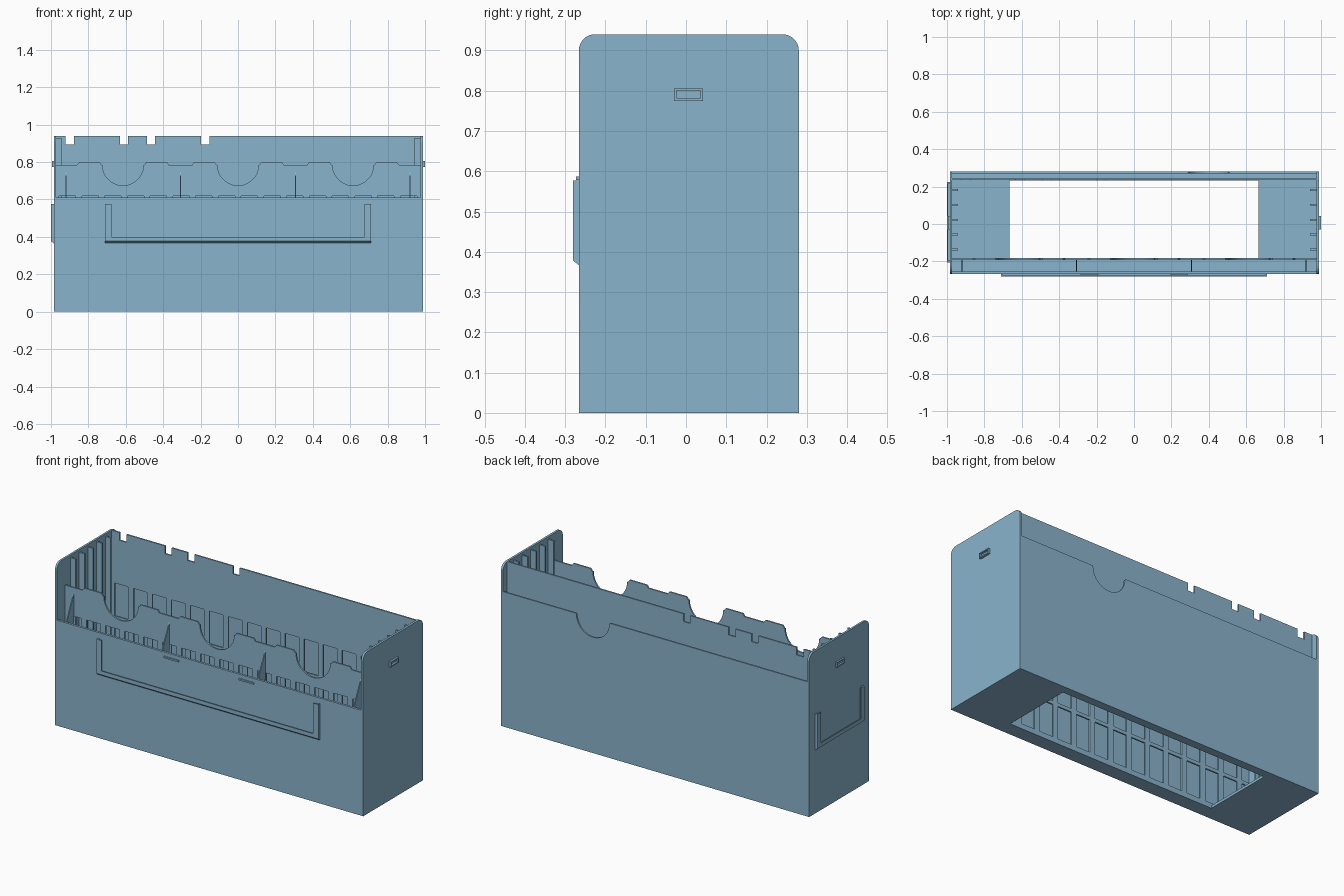
import bpy, bmesh, math

mat = bpy.data.materials.new("dusty_blue")
mat.diffuse_color = (0.254, 0.456, 0.61, 1)


def finish(name, bm):
    bmesh.ops.recalc_face_normals(bm, faces=bm.faces)
    me = bpy.data.meshes.new(name)
    bm.to_mesh(me)
    bm.free()
    me.materials.append(mat)
    ob = bpy.data.objects.new(name, me)
    bpy.context.collection.objects.link(ob)
    return ob


def boxes(name, items):
    """One object from boxes given as (x0, x1, y0, y1, z0, z1)."""
    bm = bmesh.new()
    for x0, x1, y0, y1, z0, z1 in items:
        vs = bmesh.ops.create_cube(bm, size=1)["verts"]
        for v in vs:
            v.co = ((x0, x1)[v.co.x > 0], (y0, y1)[v.co.y > 0], (z0, z1)[v.co.z > 0])
    return finish(name, bm)


def prism(name, pts, axis, a, b):
    """Extrude a 2D profile along x (points are y,z) or y (points are x,z)."""
    bm = bmesh.new()
    put = (lambda p, t: (t, p[0], p[1])) if axis == "x" else (lambda p, t: (p[0], t, p[1]))
    lo = [bm.verts.new(put(p, a)) for p in pts]
    hi = [bm.verts.new(put(p, b)) for p in pts]
    bm.faces.new(lo)
    bm.faces.new(hi)
    for i in range(len(pts)):
        j = (i + 1) % len(pts)
        bm.faces.new((lo[i], lo[j], hi[j], hi[i]))
    return finish(name, bm)


def arc(cx, cz, r, a0, a1, n):
    return [(cx + r * math.cos(math.radians(a0 + (a1 - a0) * i / n)),
             cz + r * math.sin(math.radians(a0 + (a1 - a0) * i / n))) for i in range(n + 1)]


# End walls with rounded top corners
end_profile = [(-0.266, 0), (0.28, 0)] + arc(0.24, 0.9, 0.04, 0, 90, 8) + arc(-0.226, 0.9, 0.04, 90, 180, 8)
prism("left_end_wall", end_profile, "x", -0.985, -0.973)
prism("right_end_wall", end_profile, "x", 0.975, 0.988)

# Floor with a large central opening
boxes("floor", [(-0.975, -0.665, -0.26, 0.275, 0, 0.015), (0.665, 0.977, -0.26, 0.275, 0, 0.015),
                (-0.665, 0.665, -0.26, -0.183, 0, 0.015), (-0.665, 0.665, 0.232, 0.275, 0, 0.015)])

# Outer front wall
boxes("front_wall", [(-0.975, 0.977, -0.266, -0.253, 0, 0.61)])

# Outer back wall with a finger notch
prism("back_wall", [(-0.975, 0), (0.977, 0), (0.977, 0.78), (0.51, 0.78)]
      + arc(0.4, 0.775, 0.105, 0, -180, 18) + [(0.29, 0.78), (-0.975, 0.78)], "y", 0.271, 0.28)

# Tall inner back panel with notches in its top edge
top = [(-0.973, 0.94)]
for x in (-0.9, -0.61, -0.465, -0.175):
    top += [(x - 0.022, 0.94), (x - 0.022, 0.895), (x + 0.022, 0.895), (x + 0.022, 0.94)]
prism("back_panel", [(0.975, 0.645), (-0.973, 0.645)] + top + [(0.975, 0.94)], "y", 0.234, 0.243)


# Lattice walls: ribs and rails around three rows of windows
def lattice(y0, y1, zs):
    pitch = 1.946 / 16
    out = []
    for i in range(17):
        x = -0.973 + i * pitch
        out.append((max(x - 0.017, -0.973), min(x + 0.017, 0.975), y0, y1, 0.015, zs[-1][1]))
    return out + [(-0.973, 0.975, y0, y1, a, b) for a, b in zs]


boxes("back_lattice", lattice(0.234, 0.243, [(0.015, 0.03), (0.22, 0.24), (0.43, 0.45), (0.64, 0.645)]))
boxes("front_lattice", lattice(-0.192, -0.183, [(0.015, 0.03), (0.22, 0.24), (0.43, 0.45), (0.62, 0.63)]))

# Scalloped inner front panel with raised tabs
edge = [(-0.973, 0.785)]
for c in (-0.615, 0, 0.615):
    for s in (-1, 1):
        t = c + s * 0.18
        edge += [(t - 0.065, 0.785), (t - 0.055, 0.80), (t + 0.055, 0.80), (t + 0.065, 0.785)]
        if s < 0:
            edge += arc(c, 0.785, 0.11, 180, 360, 24)
edge += [(0.975, 0.785)]
prism("scalloped_panel", [(0.975, 0.63), (-0.973, 0.63)] + edge, "y", -0.192, -0.183)

# Triangular dividers between the front wall and the scalloped panel
for i, x in enumerate((-0.92, -0.307, 0.307, 0.92)):
    prism("front_divider_%d" % (i + 1), [(-0.255, 0.58), (-0.19, 0.58), (-0.19, 0.75), (-0.255, 0.612)],
          "x", x - 0.003, x + 0.003)

# Vertical guide ribs inside both ends
boxes("end_guide_ribs", [(min(s * 0.94, s * 0.977), max(s * 0.94, s * 0.977), y - 0.005, y + 0.005, 0.01, 0.925)
                         for s in (-1, 1) for y in (-0.137, -0.057, 0.023, 0.103, 0.182)])

# Label holder on the front: U-shaped rim with an inward lip and bevelled base
holder = []
for s in (-1, 1):
    for a, b, y0, y1 in ((0.70, 0.71, -0.28, -0.264), (0.677, 0.705, -0.28, -0.275)):
        holder.append((min(s * a, s * b), max(s * a, s * b), y0, y1, 0.378, 0.577))
boxes("front_label_holder_sides", holder)
prism("front_label_holder_base", [(-0.264, 0.365), (-0.28, 0.378), (-0.28, 0.40), (-0.275, 0.40),
                                  (-0.275, 0.382), (-0.264, 0.382)], "x", -0.71, 0.71)
boxes("front_label_catches", [(-0.285, -0.19, -0.273, -0.264, 0.578, 0.587), (0.195, 0.29, -0.273, -0.264, 0.578, 0.587)])

# Label holder on the left end
boxes("left_label_holder_sides", [
    (-1.0, -0.984, -0.205, -0.195, 0.378, 0.577), (-1.0, -0.995, -0.20, -0.172, 0.378, 0.577),
    (-1.0, -0.984, 0.215, 0.225, 0.378, 0.577), (-1.0, -0.995, 0.192, 0.22, 0.378, 0.577)])
prism("left_label_holder_base", [(-0.984, 0.365), (-1.0, 0.378), (-1.0, 0.40), (-0.995, 0.40),
                                 (-0.995, 0.382), (-0.984, 0.382)], "y", -0.205, 0.225)

# Small rimmed clips near the top of both ends
for name, x0, x1 in (("left_clip", -0.995, -0.984), ("right_clip", 0.987, 1.0)):
    boxes(name, [(x0, x1, -0.03, 0.042, 0.775, 0.782), (x0, x1, -0.03, -0.024, 0.782, 0.805),
                 (x0, x1, 0.036, 0.042, 0.782, 0.805), (x0, x1, -0.024, 0.036, 0.80, 0.805)])
